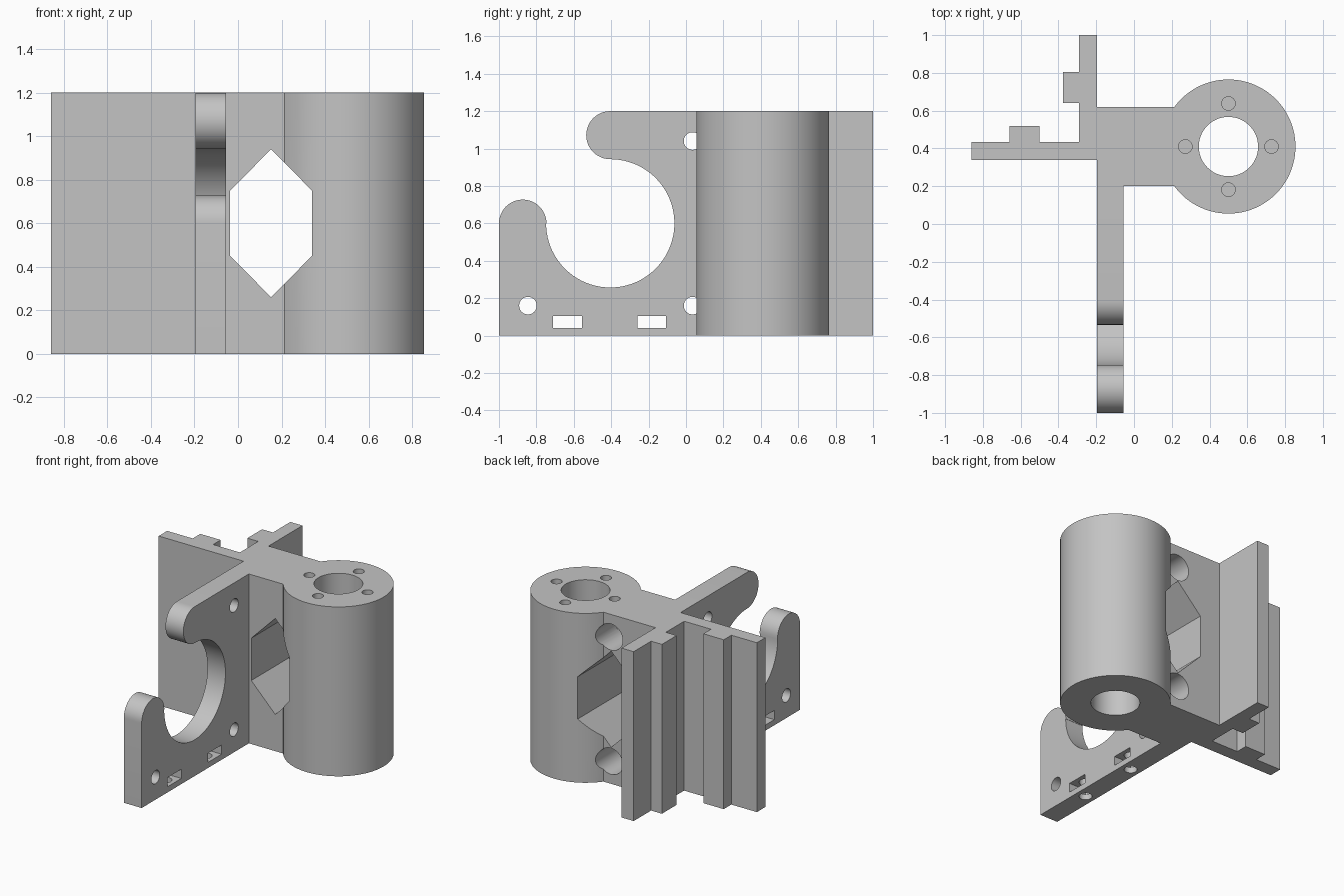
import bpy, bmesh
from math import pi, cos, sin, asin, radians

if "Cube" in bpy.data.objects:
    bpy.data.objects.remove(bpy.data.objects["Cube"], do_unlink=True)

grey = bpy.data.materials.new("light_grey_plastic")
grey.use_nodes = True
colour = (0.55, 0.55, 0.55, 1)
grey.diffuse_color = colour
grey.node_tree.nodes["Principled BSDF"].inputs["Base Color"].default_value = colour

H = 1.2                       # overall height
CX, CY, R = 0.5, 0.41, 0.355  # round holder


def arc(cx, cy, r, start, end, n=32):
    """Points along an arc, angles in degrees."""
    angles = [radians(start + (end - start) * i / n) for i in range(n + 1)]
    return [(cx + r * cos(a), cy + r * sin(a)) for a in angles]


def circle(cx, cy, r, n=40):
    return arc(cx, cy, r, 0, 360, n)[:-1]


def box(a0, a1, b0, b1):
    return [(a0, b0), (a1, b0), (a1, b1), (a0, b1)]


def prism(name, points, axis, low, high):
    """Extrude a closed profile along one axis."""
    def place(a, b, d):
        return {"X": (d, a, b), "Y": (a, d, b), "Z": (a, b, d)}[axis]
    bm = bmesh.new()
    face = bm.faces.new([bm.verts.new(place(a, b, low)) for a, b in points])
    ext = bmesh.ops.extrude_face_region(bm, geom=[face])
    shift = place(0, 0, high - low)
    bmesh.ops.translate(bm, vec=shift,
                        verts=[v for v in ext["geom"] if isinstance(v, bmesh.types.BMVert)])
    bmesh.ops.recalc_face_normals(bm, faces=bm.faces)
    mesh = bpy.data.meshes.new(name)
    bm.to_mesh(mesh)
    bm.free()
    mesh.materials.append(grey)
    obj = bpy.data.objects.new(name, mesh)
    bpy.context.collection.objects.link(obj)
    return obj


def combine(target, tool, operation):
    """Apply one boolean and drop the tool."""
    mod = target.modifiers.new(tool.name, "BOOLEAN")
    mod.operation, mod.solver, mod.object = operation, "EXACT", tool
    bpy.context.view_layer.objects.active = target
    bpy.ops.object.modifier_apply(modifier=mod.name)
    bpy.data.objects.remove(tool, do_unlink=True)


# Main body: round holder, bridge and the two ribbed rails
half = asin(0.21 / R) * 180 / pi
outline = arc(CX, CY, R, -180 + half, 180 - half, 80)
outline += [(-0.195, 0.62), (-0.195, 1), (-0.29, 1), (-0.29, 0.805), (-0.375, 0.805),
            (-0.375, 0.64), (-0.29, 0.64), (-0.29, 0.435), (-0.5, 0.435), (-0.5, 0.52),
            (-0.66, 0.52), (-0.66, 0.435), (-0.86, 0.435), (-0.86, 0.34),
            (-0.195, 0.34), (-0.195, 0.2)]
body = prism("bracket_body", outline, "Z", 0, H)

# Hooked plate with the open round cradle
hook = [(-1, 0)] + arc(-0.873, 0.6, 0.127, 180, 0, 24)
hook += arc(-0.405, 0.6, 0.343, 180, 450, 64)
hook += arc(-0.405, 1.0715, 0.1285, 270, 90, 24)[1:]
hook += [(0.25, H), (0.25, 0)]
combine(body, prism("hook_plate", hook, "X", -0.195, -0.055), "UNION")

# Hexagonal window through bridge and holder
window = [(0.152, 0.26), (0.34, 0.45), (0.34, 0.75),
          (0.152, 0.94), (-0.036, 0.75), (-0.036, 0.45)]
cutters = [prism("window_cutter", window, "Y", -0.2, 1.2)]

# Bore and blind screw holes in the holder top
cutters.append(prism("bore_cutter", circle(CX, CY, 0.157, 64), "Z", -0.1, H + 0.1))
for i in range(4):
    a = i * pi / 2
    spot = circle(CX + 0.228 * cos(a), CY + 0.228 * sin(a), 0.036, 24)
    cutters.append(prism("screw_cutter", spot, "Z", H - 0.25, H + 0.1))

# Blind sockets in the rear of the bridge
for z in (0.16, 1.04):
    cutters.append(prism("socket_cutter", circle(0.155, z, 0.093), "Y", 0.3, 1.1))

# Bolt holes through the hooked plate
for y, z in ((-0.845, 0.16), (0.035, 0.16), (0.035, 1.04)):
    cutters.append(prism("bolt_cutter", circle(y, z, 0.047), "X", -0.3, 0.05))

# Nut slots with screw holes from below
for y in (-0.633, -0.183):
    cutters.append(prism("slot_cutter", box(y - 0.077, y + 0.077, 0.04, 0.105), "X", -0.3, 0.05))
    cutters.append(prism("base_hole_cutter", circle(-0.125, y, 0.042, 24), "Z", -0.1, 0.16))

for cutter in cutters:
    combine(body, cutter, "DIFFERENCE")

bpy.ops.object.select_all(action="DESELECT")
body.select_set(True)
bpy.context.view_layer.objects.active = body
bpy.ops.object.shade_smooth_by_angle(angle=radians(30))
